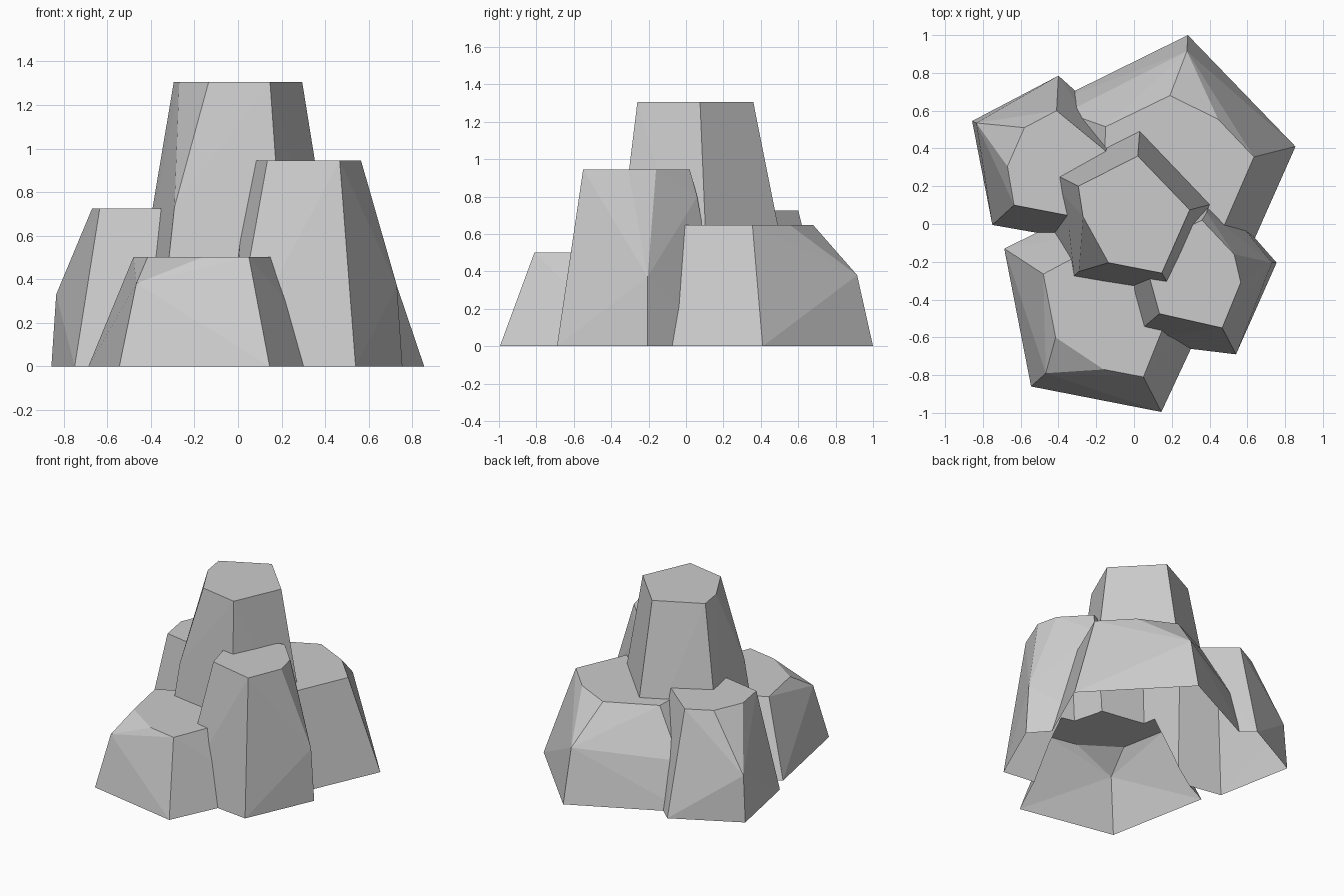
import bpy, bmesh, math

if "Cube" in bpy.data.objects:
    bpy.data.objects.remove(bpy.data.objects["Cube"])


def rock(name, height, base, top, chips):
    """Tapered faceted column: hull of base pentagon, chipped top and chip corners."""
    bm = bmesh.new()
    pts = [(x, y, 0) for x, y in base] + [(x, y, height) for x, y in top] + chips
    verts = [bm.verts.new(p) for p in pts]
    hull = bmesh.ops.convex_hull(bm, input=verts)
    loose = {v for v in hull["geom_interior"] + hull["geom_unused"]
             if isinstance(v, bmesh.types.BMVert)}
    bmesh.ops.delete(bm, geom=list(loose), context='VERTS')
    bmesh.ops.dissolve_limit(bm, angle_limit=math.radians(2), verts=bm.verts[:], edges=bm.edges[:])
    bmesh.ops.recalc_face_normals(bm, faces=bm.faces[:])
    mesh = bpy.data.meshes.new(name)
    bm.to_mesh(mesh)
    bm.free()
    obj = bpy.data.objects.new(name, mesh)
    bpy.context.collection.objects.link(obj)
    return obj


# Tall centre column
centre = rock("rock_cluster", 1.305,
              [(.04, .62), (-.515, .31), (-.37, -.325), (.24, -.42), (.505, .13)],
              [(.02, .36), (-.295, .20), (-.27, .04), (-.135, -.205), (.147, -.26), (.295, .075)],
              [(-.292, -.252, .73)])

# Four shorter columns around it
others = [
    rock("right_rock", .945,
         [(.755, -.205), (.54, -.69), (-.035, -.62), (-.1, -.05), (.40, .2)],
         [(.36, .02), (.53, -.16), (.565, -.31), (.467, -.55), (.135, -.475), (.04, -.13)],
         [(.73, -.205, .37), (.385, .06, .8)]),
    rock("left_rock", .725,
         [(-.40, .785), (-.857, .545), (-.75, -.005), (-.21, -.10), (.04, .39)],
         [(-.41, .60), (-.58, .51), (-.67, .305), (-.635, .10), (-.27, .03), (-.13, .37)],
         [(-.835, .535, .33)]),
    rock("back_rock", .648,
         [(.285, 1.0), (.855, .41), (.54, -.3), (-.34, -.17), (-.455, .635)],
         [(.19, .68), (.445, .555), (.635, .355), (.42, -.14), (-.17, -.01), (-.15, .3), (-.15, .515)],
         [(.28, .915, .38), (-.36, .59, .33)]),
    rock("front_rock", .502,
         [(-.687, -.13), (-.545, -.86), (.145, -.995), (.47, -.3), (.03, .22)],
         [(-.48, -.265), (-.415, -.60), (-.16, -.77), (.05, -.81), (.25, -.31), (-.02, -.02)],
         [(-.467, -.79, .38)]),
]

# Fuse all columns into one outer shell
for other in others:
    mod = centre.modifiers.new("union_" + other.name, 'BOOLEAN')
    mod.operation = 'UNION'
    mod.solver = 'EXACT'
    mod.object = other
bpy.context.view_layer.update()
graph = bpy.context.evaluated_depsgraph_get()
fused = bpy.data.meshes.new_from_object(centre.evaluated_get(graph))
centre.modifiers.clear()
centre.data = fused
for other in others:
    bpy.data.objects.remove(other)

# Open the underside
bm = bmesh.new()
bm.from_mesh(fused)
floor = [f for f in bm.faces if all(v.co.z < 1e-4 for v in f.verts)]
bmesh.ops.delete(bm, geom=floor, context='FACES')
bm.to_mesh(fused)
bm.free()
